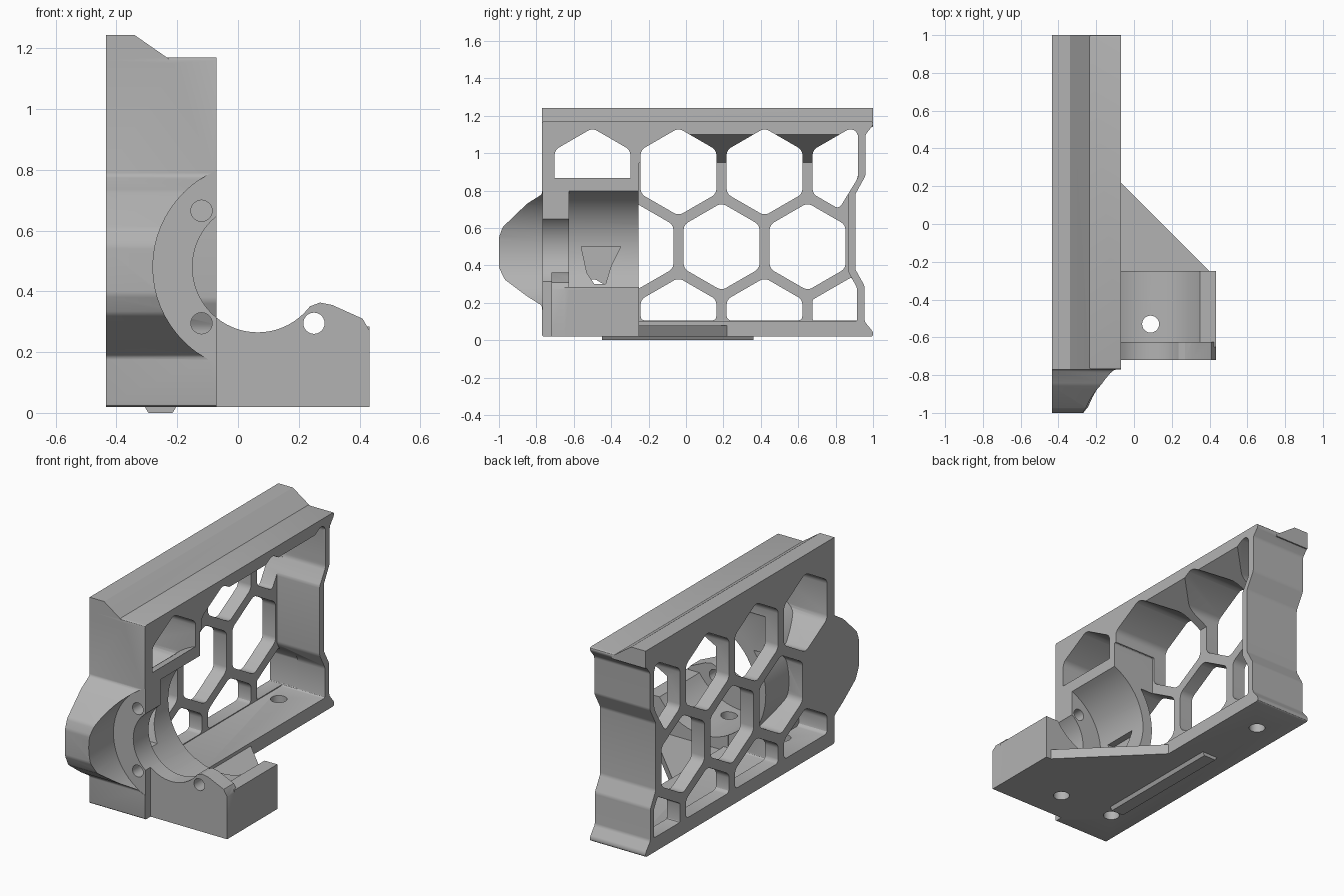
import bpy, bmesh, math

cube = bpy.data.objects.get("Cube")
if cube:
    bpy.data.objects.remove(cube, do_unlink=True)

grey = bpy.data.materials.new("plain grey")
grey.use_nodes = True
GREY = (0.45, 0.45, 0.45, 1)
grey.diffuse_color = GREY
grey.node_tree.nodes["Principled BSDF"].inputs["Base Color"].default_value = GREY

AXIS = {"x": lambda u, v, a: (a, u, v),
        "y": lambda u, v, a: (u, a, v),
        "z": lambda u, v, a: (u, v, a)}


def prism(name, axis, pts, a, b, rounding=0):
    """Extrude a 2D outline along an axis, optionally rounding its corners."""
    bm = bmesh.new()
    place = AXIS[axis]
    low = [bm.verts.new(place(u, v, a)) for u, v in pts]
    high = [bm.verts.new(place(u, v, b)) for u, v in pts]
    bm.faces.new(low)
    bm.faces.new(high)
    corners = []
    for i in range(len(pts)):
        j = (i + 1) % len(pts)
        bm.faces.new((low[i], low[j], high[j], high[i]))
        corners.append(bm.edges.get((low[i], high[i])))
    if rounding:
        bmesh.ops.bevel(bm, geom=corners, offset=rounding, segments=3,
                        affect='EDGES', profile=0.5, clamp_overlap=True)
    bmesh.ops.recalc_face_normals(bm, faces=bm.faces)
    mesh = bpy.data.meshes.new(name)
    bm.to_mesh(mesh)
    bm.free()
    mesh.materials.append(grey)
    ob = bpy.data.objects.new(name, mesh)
    bpy.context.collection.objects.link(ob)
    return ob


def arc(cu, cv, r, start=0, end=360, n=64):
    steps = n if end - start >= 360 else n + 1
    angles = [math.radians(start + (end - start) * i / n) for i in range(steps)]
    return [(cu + r * math.cos(t), cv + r * math.sin(t)) for t in angles]


def combine(target, other, operation):
    """Apply a boolean and discard the tool object."""
    mod = target.modifiers.new("boolean", 'BOOLEAN')
    mod.object, mod.operation, mod.solver = other, operation, 'EXACT'
    bpy.context.view_layer.update()
    graph = bpy.context.evaluated_depsgraph_get()
    mesh = bpy.data.meshes.new_from_object(target.evaluated_get(graph))
    target.modifiers.clear()
    target.data = mesh
    bpy.data.objects.remove(other, do_unlink=True)


def cut(*args):
    combine(body, prism("cutter", *args), 'DIFFERENCE')


def add(*args):
    combine(body, prism("addition", *args), 'UNION')


def clip(pts, a, b, c):
    """Keep the part of an outline where a*u + b*v <= c."""
    out = []
    for p, q in zip(pts, pts[1:] + pts[:1]):
        dp, dq = a * p[0] + b * p[1] - c, a * q[0] + b * q[1] - c
        if dp <= 0:
            out.append(p)
        if dp * dq < 0:
            t = dp / (dp - dq)
            out.append((p[0] + t * (q[0] - p[0]), p[1] + t * (q[1] - p[1])))
    return out


LEFT, OPEN = -0.435, -0.07      # panel side and open side
CX, CZ = 0.065, 0.48            # motor axis

# Housing block with front bulge and corrugated back end
outline = [(-.77, .02), (1, .02), (1, .045), (.955, .1), (.955, .29), (.905, .38),
           (.905, .78), (.96, .88), (.96, 1.1), (1, 1.15), (1, 1.17), (-.77, 1.17),
           (-.77, .78), (-.85, .73), (-.98, .605), (-1, .55), (-1, .39),
           (-.97, .325), (-.85, .235), (-.77, .185)]
body = prism("motor_housing", "x", outline, LEFT, OPEN, 0.012)

# Raised lip along the top
add("y", [(LEFT, 1.14), (LEFT, 1.243), (-.34, 1.243), (-.235, 1.17), (-.21, 1.15),
          (-.21, 1.14)], -.77, 1.0)

# Open cavity with sloped ceiling
cut("x", [(-.255, .1), (.915, .1), (.915, .28), (.865, .37), (.865, .78),
          (.92, .87), (.92, .95), (-.255, .95)], -.35, .1, 0.012)
cut("y", [(-.35, .93), (.1, .93), (.1, 1.1), (OPEN, 1.1), (-.35, .95)], -.04, .92)

# Honeycomb openings in three staggered rows
PITCH = 0.46
for row, z in enumerate((0.1, 0.5, 0.9)):
    offset = 0.23 if row == 1 else 0
    for col in range(3 if row == 1 else 4):
        hexagon = arc(-0.5 + offset + col * PITCH, z, 0.234, 30, 390, 6)
        hexagon = clip(hexagon, -1, 0, 0.72)
        hexagon = clip(hexagon, 0, -1, -0.105)
        hexagon = clip(hexagon, 1, 0, 0.92)
        if row == 2:
            hexagon = clip(hexagon, 0.09, -0.055, 0.035)
        if row == 0:
            hexagon = clip(hexagon, 0.09, 0.055, 0.0982)
        cut("x", hexagon, -0.6, 0.1 if row == 2 else -0.25, 0.025)

# Motor barrel, clamp block, front plate and floor gusset
half = math.degrees(math.acos((CX - OPEN) / 0.41))
add("y", arc(CX, CZ, 0.41, 180 - half, 180 + half, 40), -.74, -.255)
add("y", [(-.1, .02), (.433, .02), (.433, .285), (-.1, .285)], -.65, -.25)
add("y", [(-.1, .02), (.433, .02), (.433, .27), (.41, .31), (.31, .355), (.27, .363),
          (.235, .35), (.2, .32), (-.1, .32)], -.72, -.625)
add("z", [(-.1, .22), (OPEN, .22), (.4, -.25), (.4, -.3), (-.1, -.3)], .02, .08)

# Motor recess, shaft opening and motor bore
cut("y", arc(CX, CZ, 0.345), -1.2, -.768)
cut("y", arc(CX, CZ, 0.215), -.9, -.5)
cut("y", arc(CX, CZ, 0.345), -.625, -.2)
cut("x", [(-.56, .5), (-.53, .36), (-.49, .3), (-.43, .3), (-.4, .4), (-.35, .5)],
    -.32, -.2)

# Motor screw holes
for x, z in ((-.12, .665), (-.12, .295), (.25, .295)):
    cut("y", arc(x, z, 0.035, 0, 360, 24), -.9, -.5)

# Floor screw holes
for x, y in ((-.265, .76), (-.27, -.52), (.088, -.53)):
    cut("z", arc(x, y, 0.045, 0, 360, 24), -.1, .2)

# Locating rail under the floor
rail = prism("bottom_rail", "y", [(-.31, .025), (-.295, 0), (-.215, 0), (-.2, .025)],
             -.45, .36)

for ob in (body, rail):
    bpy.ops.object.select_all(action='DESELECT')
    ob.select_set(True)
    bpy.context.view_layer.objects.active = ob
    bpy.ops.object.shade_smooth_by_angle(angle=math.radians(30))
